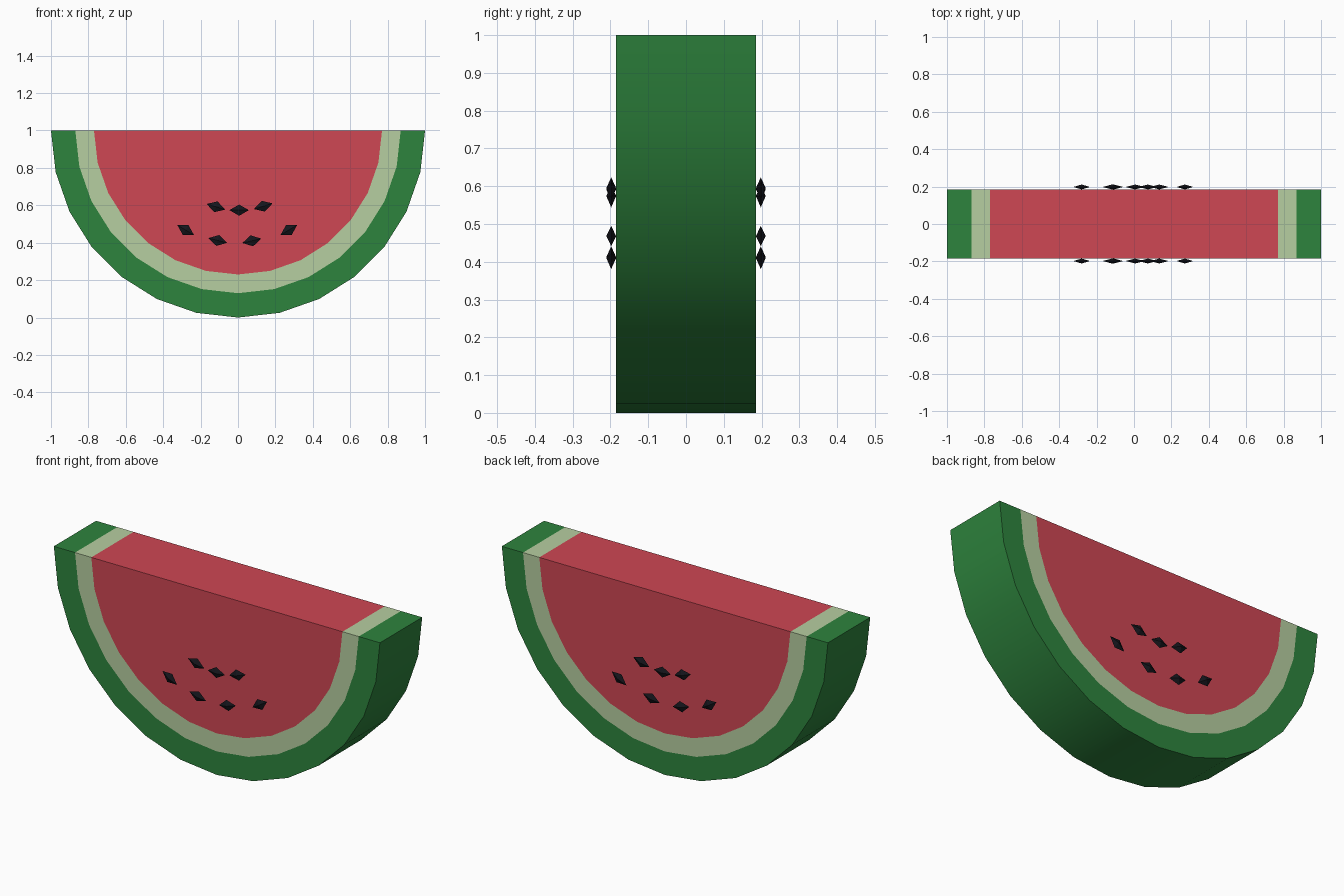
import bpy
import bmesh
from math import pi, sin, cos, radians
from mathutils import Matrix, Vector

cube = bpy.data.objects.get("Cube")
if cube:
    bpy.data.objects.remove(cube, do_unlink=True)

HALF_DEPTH = 0.185
SEGMENTS = 14


def material(name, rgb):
    mat = bpy.data.materials.new(name)
    mat.use_nodes = True
    mat.diffuse_color = (*rgb, 1)
    mat.node_tree.nodes["Principled BSDF"].inputs["Base Color"].default_value = (*rgb, 1)
    return mat


green = material("rind green", (0.027, 0.23, 0.047))
pale = material("pale green", (0.47, 0.62, 0.355))
red = material("flesh red", (0.62, 0.063, 0.088))
black = material("seed black", (0.008, 0.008, 0.012))


def make_object(name, bm, mats):
    bmesh.ops.recalc_face_normals(bm, faces=bm.faces)
    mesh = bpy.data.meshes.new(name)
    bm.to_mesh(mesh)
    bm.free()
    for mat in mats:
        mesh.materials.append(mat)
    obj = bpy.data.objects.new(name, mesh)
    bpy.context.collection.objects.link(obj)
    return obj


# Half-round slice: concentric arcs on both cut sides, closed by rind and top
bm = bmesh.new()


def arc(radius, y):
    angles = [pi + pi * i / SEGMENTS for i in range(SEGMENTS + 1)]
    return [bm.verts.new((radius * cos(a), y, 1 + radius * sin(a))) for a in angles]


def face(verts, slot):
    bm.faces.new(verts).material_index = slot


radii = (1.0, 0.87, 0.77)
front = [arc(r, -HALF_DEPTH) for r in radii]
back = [arc(r, HALF_DEPTH) for r in radii]
for side in (front, back):
    for ring in range(2):
        outer, inner = side[ring], side[ring + 1]
        for i in range(SEGMENTS):
            face((outer[i], outer[i + 1], inner[i + 1], inner[i]), ring)
    face(side[2], 2)
# Outer skin
for i in range(SEGMENTS):
    face((front[0][i], front[0][i + 1], back[0][i + 1], back[0][i]), 0)
# Flat top
for ring in range(2):
    for end in (0, -1):
        face((front[ring][end], front[ring + 1][end],
              back[ring + 1][end], back[ring][end]), ring)
face((front[2][0], front[2][-1], back[2][-1], back[2][0]), 2)

melon = make_object("watermelon_slice", bm, (green, pale, red))
bpy.context.view_layer.objects.active = melon
melon.select_set(True)
bpy.ops.object.shade_smooth_by_angle(angle=radians(30))
melon.select_set(False)


# Seeds: flat eight-sided gems, tilted, on both cut sides
def seed(name, x, y, z, tilt):
    gem = bmesh.new()
    turn = Matrix.Translation((x, y, z)) @ Matrix.Rotation(radians(-tilt), 4, "Y")
    for axis, size in enumerate((0.052, 0.013, 0.03)):
        for sign in (-1, 1):
            point = Vector((0, 0, 0))
            point[axis] = sign * size
            gem.verts.new(turn @ point)
    bmesh.ops.convex_hull(gem, input=gem.verts)
    make_object(name, gem, (black,))


layout = [(-0.28, 0.468, -31), (-0.118, 0.592, -17), (0.006, 0.574, 0),
          (0.135, 0.595, 17), (0.272, 0.468, 31), (-0.108, 0.412, -14), (0.074, 0.41, 13)]
for side, y in (("front", -0.198), ("back", 0.198)):
    for n, (x, z, tilt) in enumerate(layout, 1):
        seed(f"{side}_seed_{n}", x, y, z, tilt)
